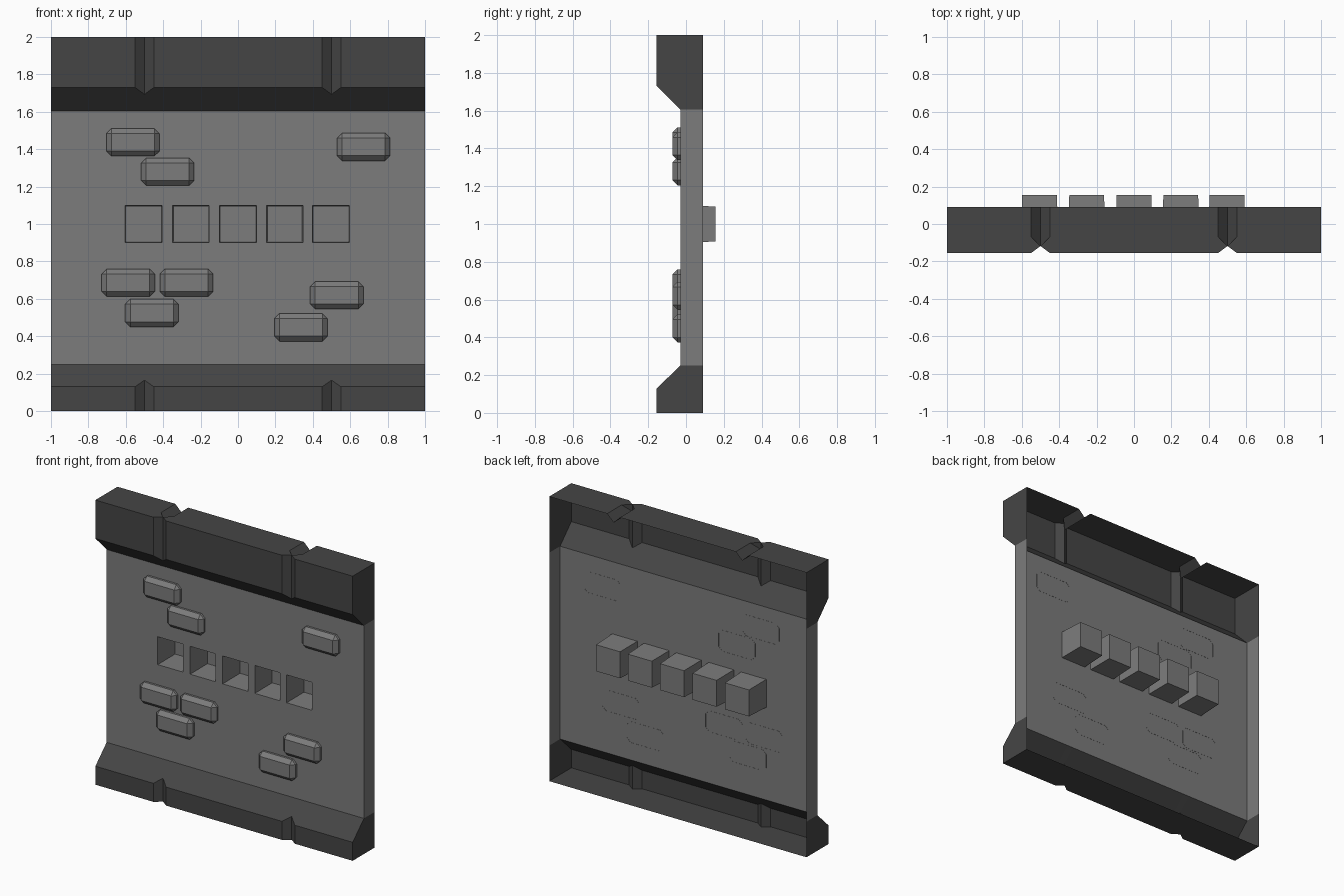
import bpy, bmesh

if "Cube" in bpy.data.objects:
    bpy.data.objects.remove(bpy.data.objects["Cube"])

FRONT, WALL, BACK = -0.155, -0.03, 0.09


def material(name, v):
    m = bpy.data.materials.new(name)
    m.diffuse_color = (v, v, v, 1)
    m.use_nodes = True
    m.node_tree.nodes["Principled BSDF"].inputs["Base Color"].default_value = m.diffuse_color
    return m


GREY = material("mid_grey", 0.2)
DARK = material("dark_grey", 0.06)


def finish(name, bm, mat):
    bmesh.ops.remove_doubles(bm, verts=bm.verts, dist=1e-5)
    bmesh.ops.recalc_face_normals(bm, faces=bm.faces)
    me = bpy.data.meshes.new(name)
    bm.to_mesh(me)
    bm.free()
    me.materials.append(mat)
    ob = bpy.data.objects.new(name, me)
    bpy.context.collection.objects.link(ob)
    return ob


def face(bm, pts):
    unique = [p for i, p in enumerate(pts) if p != pts[i - 1]]
    if len(unique) > 2:
        bm.faces.new([bm.verts.new(p) for p in unique])


# Trim: side profiles lofted along x, switching to a groove profile at x = +-0.5
def trim(name, flat, groove, inner_z):
    bm = bmesh.new()
    cols = [(-1, flat)]
    for c in (-0.5, 0.5):
        cols += [(c - 0.05, flat), (c, groove), (c + 0.05, flat)]
    cols.append((1, flat))
    for (xa, a), (xb, b) in zip(cols, cols[1:]):
        for i in range(len(a) - 1):
            face(bm, [(xa, *a[i]), (xb, *b[i]), (xb, *b[i + 1]), (xa, *a[i + 1])])
    for x in (-1, 1):
        face(bm, [(x, *p) for p in flat] + [(x, BACK, inner_z)])
    return finish(name, bm, DARK)


trim("top_trim",
     [(WALL, 1.605), (FRONT, 1.73), (FRONT, 2), (-0.07, 2), (-0.07, 2), (BACK, 2)],
     [(WALL, 1.605), (-0.118, 1.693), (-0.118, 2), (-0.118, 2), (-0.118, 1.95), (BACK, 1.95)],
     1.605)
trim("bottom_trim",
     [(WALL, 0.25), (FRONT, 0.13), (FRONT, 0), (BACK, 0)],
     [(WALL, 0.25), (-0.118, 0.165), (-0.118, 0), (BACK, 0)],
     0.25)

# Wall sheet with five square openings, recessed vent boxes and side returns
vents = (-0.505, -0.253, 0, 0.25, 0.497)
H = 0.098
bm = bmesh.new()
xs = [-1] + [c + s * H for c in vents for s in (-1, 1)] + [1]
zs = [0.25, 1 - H, 1 + H, 1.605]
for i in range(len(xs) - 1):
    for j in range(3):
        if j == 1 and i % 2:
            continue
        face(bm, [(xs[i], WALL, zs[j]), (xs[i + 1], WALL, zs[j]),
                  (xs[i + 1], WALL, zs[j + 1]), (xs[i], WALL, zs[j + 1])])
for c in vents:
    ring = [(-1, -1), (1, -1), (1, 1), (-1, 1)]
    mouth = [(c + H * u, WALL, 1 + H * v) for u, v in ring]
    end = [(c + 0.093 * u, 0.155, 1 + 0.093 * v) for u, v in ring]
    face(bm, end)
    for k in range(4):
        n = (k + 1) % 4
        face(bm, [mouth[k], mouth[n], end[n], end[k]])
for x in (-1, 1):
    face(bm, [(x, WALL, 0.25), (x, BACK, 0.25), (x, BACK, 1.605), (x, WALL, 1.605)])
finish("wall_panel", bm, GREY)

# Raised bevelled bricks, cut flush with the wall
bricks = [(-0.562, 1.437), (-0.376, 1.279), (0.672, 1.412), (-0.587, 0.686),
          (-0.275, 0.686), (-0.461, 0.524), (0.528, 0.619), (0.336, 0.447)]
for n, (x, z) in enumerate(bricks):
    bm = bmesh.new()
    bmesh.ops.create_cube(bm, size=1)
    bmesh.ops.scale(bm, vec=(0.284, 0.1, 0.148), verts=bm.verts)
    bmesh.ops.bevel(bm, geom=bm.edges[:], offset=0.027, segments=1, affect='EDGES')
    bmesh.ops.translate(bm, vec=(x, -0.022, z), verts=bm.verts)
    bmesh.ops.bisect_plane(bm, geom=bm.verts[:] + bm.edges[:] + bm.faces[:],
                           plane_co=(0, WALL + 0.001, 0), plane_no=(0, 1, 0), clear_outer=True)
    finish(f"brick_{n + 1}", bm, GREY)
